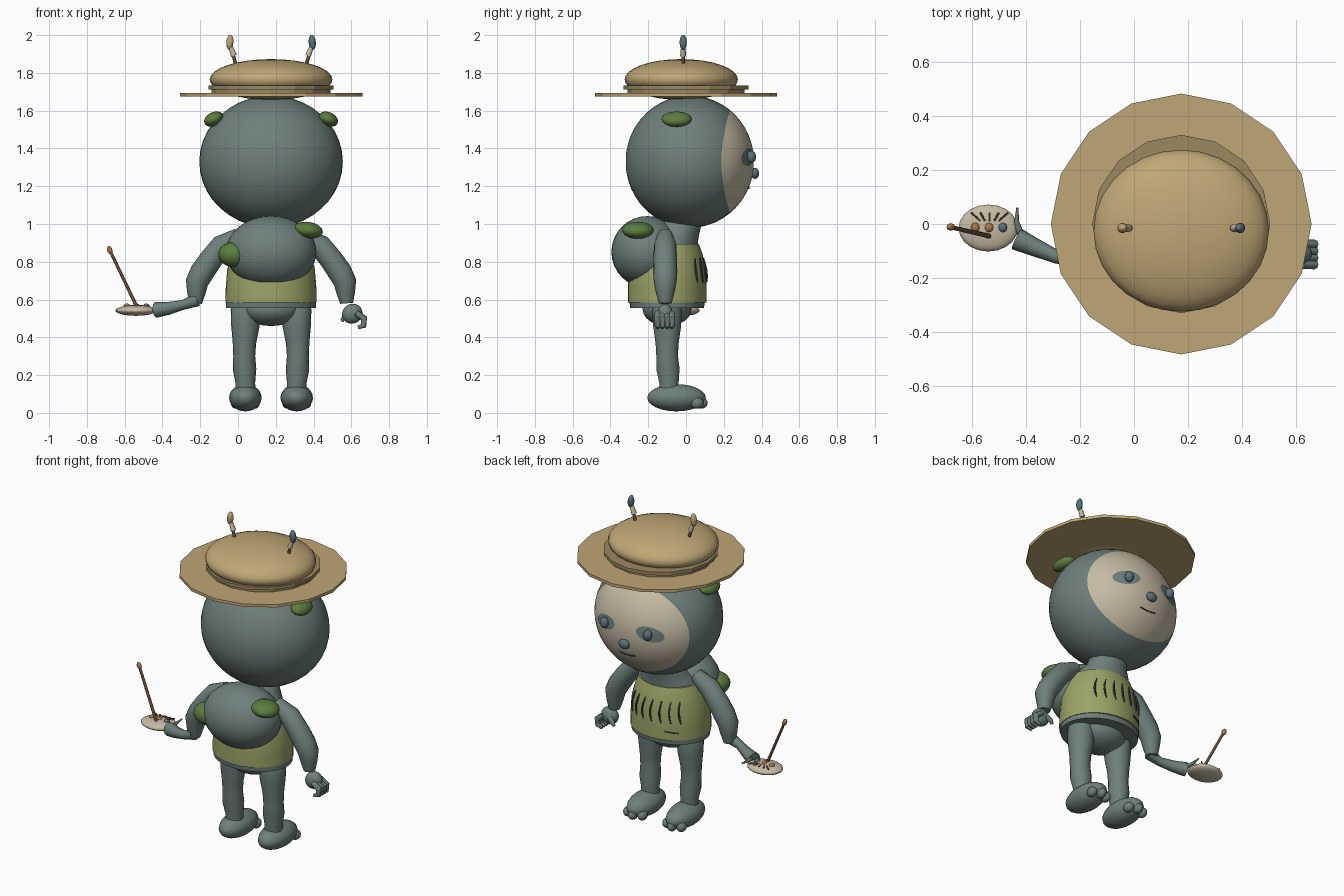
import bpy, bmesh, math
from mathutils import Vector, Matrix

if "Cube" in bpy.data.objects:
    bpy.data.objects.remove(bpy.data.objects["Cube"])

CX = 0.175  # body centre line


def mat(name, r, g, b):
    m = bpy.data.materials.new(name)
    m.diffuse_color = (r, g, b, 1)
    m.use_nodes = True
    m.node_tree.nodes["Principled BSDF"].inputs["Base Color"].default_value = m.diffuse_color
    return m


FUR = mat("grey_fur", 0.155, 0.215, 0.202)
STRAW = mat("straw", 0.52, 0.385, 0.18)
BAND = mat("dark_straw", 0.33, 0.25, 0.12)
VEST = mat("olive_cloth", 0.33, 0.37, 0.135)
MOSS = mat("moss_green", 0.105, 0.205, 0.05)
CREAM = mat("cream", 0.56, 0.50, 0.37)
WOOD = mat("brown_wood", 0.15, 0.075, 0.04)
ORANGE = mat("orange_brown", 0.42, 0.19, 0.07)
DARK = mat("dark_grey", 0.045, 0.055, 0.055)
SLATE = mat("blue_slate", 0.10, 0.165, 0.19)


def finish(name, bm, mats, smooth=True):
    bmesh.ops.recalc_face_normals(bm, faces=bm.faces)
    me = bpy.data.meshes.new(name)
    bm.to_mesh(me)
    bm.free()
    for m in mats:
        me.materials.append(m)
    ob = bpy.data.objects.new(name, me)
    bpy.context.collection.objects.link(ob)
    if smooth:
        bpy.context.view_layer.objects.active = ob
        ob.select_set(True)
        bpy.ops.object.shade_smooth_by_angle(angle=math.radians(50))
        ob.select_set(False)
    return ob


def ball(name, c, r, m, tilt=0, seg=20):
    """Ellipsoid, tilted about the y axis (degrees)."""
    bm = bmesh.new()
    M = Matrix.Translation(c) @ Matrix.Rotation(math.radians(tilt), 4, 'Y') @ Matrix.Diagonal((*r, 1))
    bmesh.ops.create_uvsphere(bm, u_segments=seg, v_segments=seg // 2 + 2, radius=1, matrix=M)
    return finish(name, bm, [m])


def skin_rings(bm, rings, caps=True):
    loops = [[bm.verts.new(p) for p in ring] for ring in rings]
    n = len(loops[0])
    for a, b in zip(loops, loops[1:]):
        for i in range(n):
            bm.faces.new((a[i], a[(i + 1) % n], b[(i + 1) % n], b[i]))
    if caps:
        bm.faces.new(loops[0][::-1])
        bm.faces.new(loops[-1])


def tube(name, pts, radii, m, seg=14):
    """Tube of varying radius through points."""
    pts = [Vector(p) for p in pts]
    rings = []
    for i, p in enumerate(pts):
        d = (pts[min(i + 1, len(pts) - 1)] - pts[max(i - 1, 0)]).normalized()
        ref = Vector((0, 1, 0)) if abs(d.y) < 0.9 else Vector((1, 0, 0))
        u = d.cross(ref).normalized()
        v = d.cross(u)
        rings.append([p + radii[i] * (u * math.cos(t) + v * math.sin(t))
                      for t in (2 * math.pi * k / seg for k in range(seg))])
    bm = bmesh.new()
    skin_rings(bm, rings)
    return finish(name, bm, [m])


def stack(name, levels, m, seg=24, smooth=True):
    """Stacked ellipses: (z, rx, ry, y centre)."""
    bm = bmesh.new()
    skin_rings(bm, [[(CX + rx * math.cos(2 * math.pi * k / seg),
                      yc + ry * math.sin(2 * math.pi * k / seg), z) for k in range(seg)]
                    for z, rx, ry, yc in levels])
    return finish(name, bm, [m], smooth)


# Head, with rings around the face axis so the face edge is clean
HEAD_C, HEAD_R = Vector((CX, 0.02, 1.33)), Vector((0.38, 0.34, 0.35))


def head_point(u, w, lift=0.0):
    n = Vector((u, math.sqrt(max(0, 1 - u * u - w * w)), w))
    return HEAD_C + Vector([n[i] * HEAD_R[i] * (1 + lift) for i in range(3)])


bm = bmesh.new()
SEG, FACE_RINGS, BACK_RINGS = 40, 8, 16
rings = []
for j in range(1, FACE_RINGS + BACK_RINGS):
    ring = []
    for k in range(SEG):
        a = 2 * math.pi * k / SEG
        edge = math.asin(1 / math.hypot(math.cos(a) / 0.87, math.sin(a) / 0.78))
        if j <= FACE_RINGS:
            th = edge * j / FACE_RINGS
        else:
            th = edge + (math.pi - edge) * (j - FACE_RINGS) / BACK_RINGS
        n = (math.sin(th) * math.cos(a), math.cos(th), math.sin(th) * math.sin(a))
        ring.append(HEAD_C + Vector([n[i] * HEAD_R[i] for i in range(3)]))
    rings.append(ring)
skin_rings(bm, rings)
for i, f in enumerate(bm.faces):
    f.material_index = 1 if i < SEG * (FACE_RINGS - 1) else 0
bm.faces.ensure_lookup_table()
bm.faces[-2].material_index = 1  # centre of the face
finish("head", bm, [FUR, CREAM])

# Eye patches laid on the face, eyes, nose and mouth
for s, side in ((-1, "left"), (1, "right")):
    bm = bmesh.new()
    c, tl = (s * 0.40, 0.07), -s * 0.25
    loops = []
    for t in (0.05, 0.5, 1):
        ring = []
        for k in range(20):
            a = 2 * math.pi * k / 20
            x, z = 0.21 * t * math.cos(a), 0.125 * t * math.sin(a)
            ring.append(head_point(c[0] + x * math.cos(tl) - z * math.sin(tl),
                                   c[1] + x * math.sin(tl) + z * math.cos(tl), 0.008))
        loops.append(ring)
    skin_rings(bm, loops, caps=False)
    finish(side + "_eye_patch", bm, [FUR])
    ball(side + "_eye", (CX + s * 0.15, 0.345, 1.355), (0.026, 0.026, 0.033), SLATE)
    # Moss tufts on the sides of the head
    ball(side + "_head_moss", (CX + s * 0.303, -0.05, 1.555), (0.054, 0.08, 0.037), MOSS, s * 25)
ball("nose", (CX, 0.365, 1.268), (0.035, 0.022, 0.029), SLATE)
tube("mouth", [head_point(u, -0.4 + 0.9 * u * u, 0.006) for u in (-.14, -.07, 0, .07, .14)],
     [0.004] * 5, DARK, 6)

# Straw hat
stack("hat_brim", [(1.675, 0.483, 0.483, 0), (1.693, 0.483, 0.483, 0)], STRAW, 16, False)
stack("hat_band_lower", [(1.693, 0.315, 0.31, 0), (1.712, 0.315, 0.31, 0)], BAND, 16, False)
stack("hat_band_upper", [(1.712, 0.33, 0.33, 0), (1.732, 0.33, 0.33, 0)], BAND, 16, False)
ball("hat_crown", (CX, -0.025, 1.765), (0.325, 0.30, 0.108), STRAW, seg=28)
for s, side, tip in ((-1, "left", STRAW), (1, "right", SLATE)):
    x = CX + s * 0.18
    tube(side + "_hat_stick", [(x, -0.015, 1.82), (x + s * 0.033, -0.015, 1.94)], [0.01, 0.008], WOOD, 8)
    tube(side + "_hat_stick_wrap", [(x + s * 0.016, -0.015, 1.89), (x + s * 0.033, -0.015, 1.935)],
         [0.016, 0.012], CREAM, 8)
    ball(side + "_hat_bead", (x + s * 0.038, -0.015, 1.962), (0.019, 0.019, 0.04), tip, -s * 5, 12)

# Torso, vest and hips
stack("torso", [(0.60, 0.20, 0.17, -0.1), (0.85, 0.19, 0.16, -0.1), (0.92, 0.165, 0.15, -0.085),
                (0.97, 0.12, 0.12, -0.045), (1.06, 0.105, 0.10, 0.0)], FUR)
stack("vest", [(0.585, 0.241, 0.208, -0.1), (0.66, 0.24, 0.208, -0.1), (0.76, 0.232, 0.205, -0.1),
               (0.84, 0.21, 0.188, -0.1), (0.895, 0.19, 0.168, -0.1)], VEST, 32)
stack("vest_hem", [(0.555, 0.238, 0.195, -0.1), (0.587, 0.238, 0.2, -0.1)], FUR, 32)
ball("pelvis", (CX, -0.1, 0.55), (0.16, 0.13, 0.09), FUR)

# Stitched ribs and pocket line on the vest front


def vest_point(a, z):
    k = 1 - max(0, z - 0.74) * 1.05
    return (CX + 0.241 * k * math.sin(a), -0.1 + 0.211 * k * math.cos(a), z)


for i in range(7):
    a = -0.8 + i * 0.25
    tube(f"vest_rib_{i + 1}", [vest_point(a + 0.05 * math.sin(t * math.pi), 0.69 + 0.13 * t)
                               for t in (0, .25, .5, .75, 1)], [0.003, 0.006, 0.007, 0.006, 0.003], DARK, 6)
tube("vest_pocket_line", [vest_point(-0.75 + 0.12 * i, 0.63 + 0.003 * i) for i in range(4)], [0.004] * 4, DARK, 6)

# Round bundle on the back with moss
ball("back_bundle", (CX, -0.205, 0.852), (0.24, 0.19, 0.19), FUR, seg=28)
ball("bundle_moss_left", (-0.022, -0.27, 0.837), (0.083, 0.075, 0.066), MOSS, 5)
ball("bundle_moss_right", (0.37, -0.255, 0.967), (0.08, 0.083, 0.044), MOSS, 8)

# Legs, feet and toes
for s, side in ((-1, "left"), (1, "right")):
    x = CX + s * 0.136
    tube(side + "_leg", [(x - s * 0.015, -0.1, 0.60), (x, -0.1, 0.54), (x, -0.1, 0.46), (x + s * 0.005, -0.1, 0.37),
                         (x + s * 0.006, -0.1, 0.30), (x + s * 0.004, -0.095, 0.23), (x, -0.09, 0.16), (x, -0.09, 0.09)],
         [0.065, 0.078, 0.075, 0.062, 0.058, 0.062, 0.052, 0.054], FUR, 18)
    ball(side + "_foot", (x, -0.05, 0.08), (0.086, 0.155, 0.072), FUR)
    for i in (-1, 0, 1):
        ball(f"{side}_toe_{i + 2}", (x + i * 0.05, 0.08 - abs(i) * 0.022, 0.052), (0.027, 0.035, 0.03), FUR, seg=12)

# Arms
for s, side in ((-1, "left"), (1, "right")):
    tube(side + "_arm", [(CX + s * dx, -0.11, z) for dx, z in
                         ((.17, .94), (.26, .885), (.32, .81), (.365, .745), (.393, .69), (.395, .64), (.40, .58))],
         [0.04, 0.06, 0.062, 0.064, 0.06, 0.05, 0.034], FUR, 16)

# Right hand with curled fingers
ball("right_palm", (0.605, -0.11, 0.525), (0.055, 0.042, 0.052), FUR, -35)
for i in range(4):
    y = -0.15 + i * 0.025
    tube(f"right_finger_{i + 1}", [(0.625, y, 0.53), (0.668, y, 0.5), (0.665, y, 0.462), (0.635, y, 0.452)],
         [0.016, 0.018, 0.016, 0.01], FUR, 8)
tube("right_thumb", [(0.59, -0.085, 0.53), (0.562, -0.07, 0.505), (0.548, -0.07, 0.485)],
     [0.018, 0.015, 0.008], FUR, 8)

# Left hand reaching out, flaring to the dish
tube("left_hand", [(-0.215, -0.125, 0.60), (-0.29, -0.12, 0.572), (-0.37, -0.085, 0.553), (-0.435, -0.055, 0.545)],
     [0.036, 0.026, 0.034, 0.042], FUR, 8)
tube("left_thumb", [(-0.42, -0.04, 0.55), (-0.435, 0.01, 0.56), (-0.432, 0.06, 0.565)], [0.014, 0.009, 0.004], FUR, 8)

# Dish with beads, splints and a long stick
ball("dish", (-0.54, -0.015, 0.542), (0.11, 0.087, 0.028), CREAM)
for i, m in enumerate((ORANGE, ORANGE, SLATE)):
    ball(f"dish_bead_{i + 1}", (-0.588 + 0.051 * i, -0.013, 0.567), (0.016, 0.018, 0.012), m, seg=12)
for i in range(5):
    t = (i - 2) * 0.017
    tube(f"dish_splint_{i + 1}", [(-0.535 + t, 0.012, 0.568), (-0.535 + t * 2, 0.042, 0.565)],
         [0.004, 0.004], WOOD, 6)
tube("long_stick", [(-0.535, -0.045, 0.56), (-0.678, -0.012, 0.86)], [0.009, 0.008], WOOD, 8)
ball("long_stick_tip", (-0.679, -0.011, 0.862), (0.014, 0.014, 0.023), ORANGE, -20, 12)
